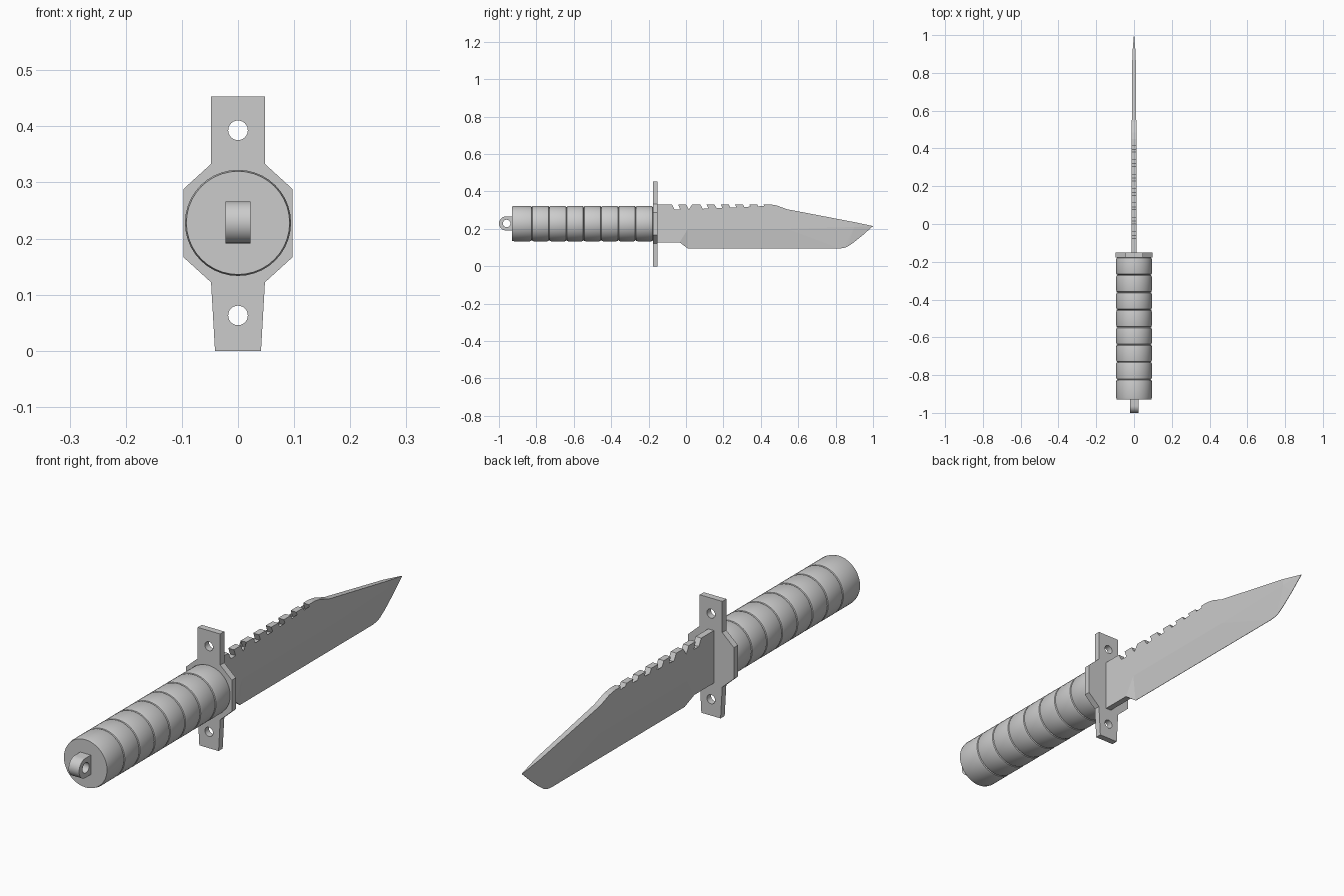
import bpy, bmesh, math
from math import sin, cos, pi, radians

if "Cube" in bpy.data.objects:
    bpy.data.objects.remove(bpy.data.objects["Cube"])

AXIS_Z = 0.228      # height of the handle axis


def finish(bm, name, smooth=True):
    bmesh.ops.recalc_face_normals(bm, faces=bm.faces)
    me = bpy.data.meshes.new(name)
    bm.to_mesh(me)
    bm.free()
    ob = bpy.data.objects.new(name, me)
    bpy.context.collection.objects.link(ob)
    bpy.ops.object.select_all(action='DESELECT')
    ob.select_set(True)
    bpy.context.view_layer.objects.active = ob
    if smooth:
        bpy.ops.object.shade_smooth_by_angle(angle=radians(35))
    return ob


def circle(cx, cy, r, n=24):
    return [(cx + r * cos(2 * pi * i / n), cy + r * sin(2 * pi * i / n)) for i in range(n)]


def plate(name, loops, half, loc, rot):
    """Flat extruded plate; the first loop is the outline, the others are holes."""
    cu = bpy.data.curves.new(name, 'CURVE')
    cu.dimensions, cu.fill_mode, cu.extrude = '2D', 'BOTH', half
    for pts in loops:
        sp = cu.splines.new('POLY')
        sp.points.add(len(pts) - 1)
        for p, (x, y) in zip(sp.points, pts):
            p.co = (x, y, 0, 1)
        sp.use_cyclic_u = True
    ob = bpy.data.objects.new(name, cu)
    ob.location, ob.rotation_euler = loc, rot
    bpy.context.collection.objects.link(ob)
    bpy.ops.object.select_all(action='DESELECT')
    ob.select_set(True)
    bpy.context.view_layer.objects.active = ob
    bpy.ops.object.convert(target='MESH')
    bpy.ops.object.shade_smooth_by_angle(angle=radians(35))


# Handle: lathed stack of eight rounded rings
grooves = [-0.929] + [-0.824 + 0.0925 * i for i in range(8)]
prof = [(grooves[0], 0.0)]
for i, (a, b) in enumerate(zip(grooves, grooves[1:])):
    low = 0.092 if i == 0 else 0.087
    prof += [(a, low), (a + 0.003, 0.0925), (a + 0.010, 0.0945),
             (b - 0.010, 0.0945), (b - 0.003, 0.0925)]
prof += [(grooves[-1], 0.087), (grooves[-1], 0.0)]
bm = bmesh.new()
vs = [bm.verts.new((r, y, AXIS_Z)) for y, r in prof]
es = [bm.edges.new(p) for p in zip(vs, vs[1:])]
bmesh.ops.spin(bm, geom=vs + es, cent=(0, 0, AXIS_Z), axis=(0, 1, 0),
               angle=2 * pi, steps=40)
bmesh.ops.remove_doubles(bm, verts=bm.verts, dist=1e-5)
finish(bm, "handle")

# Lanyard loop on the pommel
R = 0.0375
arc = [(-0.9625 + R * cos(pi / 2 + pi * i / 16), 0.229 + R * sin(pi / 2 + pi * i / 16))
       for i in range(17)]
outline = [(-0.925, 0.229 + R)] + arc + [(-0.925, 0.229 - R)]
plate("lanyard_loop", [outline, circle(-0.959, 0.229, 0.02)], 0.0225,
      (0, 0, 0), (pi / 2, 0, pi / 2))

# Cross guard with two holes
side = [(0.041, 0.0), (0.048, 0.122), (0.0975, 0.167), (0.0975, 0.288),
        (0.048, 0.333), (0.048, 0.453)]
outline = side + [(-x, z) for x, z in reversed(side)]
plate("cross_guard", [outline, circle(0, 0.393, 0.0175), circle(0, 0.063, 0.0175)],
      0.0125, (0, -0.1645, 0), (pi / 2, 0, 0))

# Blade: points are (y, z, half thickness)
T, E = 0.012, 0.0008
spine = [(-0.16, 0.331, T)]
for i in range(7):                       # saw notches, slanted towards the tip
    y = -0.076 + 0.076 * i
    spine += [(y, 0.331, T), (y + 0.015, 0.304, T),
              (y + 0.045, 0.304, T), (y + 0.034, 0.331, T)]
spine += [(0.45, 0.331, T), (0.485, 0.325, T), (0.54, 0.305, T), (0.90, 0.236, 0.009)]
tip = [(1.0, 0.215, E)]
edge = [(0.945, 0.166, E), (0.895, 0.126, E), (0.865, 0.106, E),
        (0.845, 0.098, E), (0.82, 0.095, E), (0.01, 0.095, E)]
ricasso = [(-0.034, 0.128, T), (-0.16, 0.128, T)]
grind = [(0.01, 0.2, T), (0.54, 0.2, T), (0.90, 0.21, 0.009)]
bm = bmesh.new()
rims = []
for s in (1, -1):
    sp, tp, ed, ri, gr = [[bm.verts.new((s * t, y, z)) for y, z, t in part]
                          for part in (spine, tip, edge, ricasso, grind)]
    bm.faces.new(sp[:-1] + [gr[1], gr[0]] + ri)          # flat side
    bm.faces.new([sp[-2], sp[-1], gr[2], gr[1]])         # clip side
    bm.faces.new([sp[-1], tp[0], gr[2]])                 # tip
    for a, b in zip(tp + ed[:4], ed[:5]):                # curved tip edge
        bm.faces.new([gr[2], a, b])
    bm.faces.new([gr[2], ed[4], gr[1]])                  # main bevel
    bm.faces.new([gr[1], ed[4], ed[5], gr[0]])
    bm.faces.new([gr[0], ed[5], ri[0]])                  # plunge facet
    rims.append(sp + tp + ed + ri)
n = len(rims[0])
for i in range(n):                                       # spine, notches and edge
    j = (i + 1) % n
    bm.faces.new([rims[0][i], rims[0][j], rims[1][j], rims[1][i]])
bmesh.ops.triangulate(bm, faces=[f for f in bm.faces if len(f.verts) > 4])
finish(bm, "blade", smooth=False)
